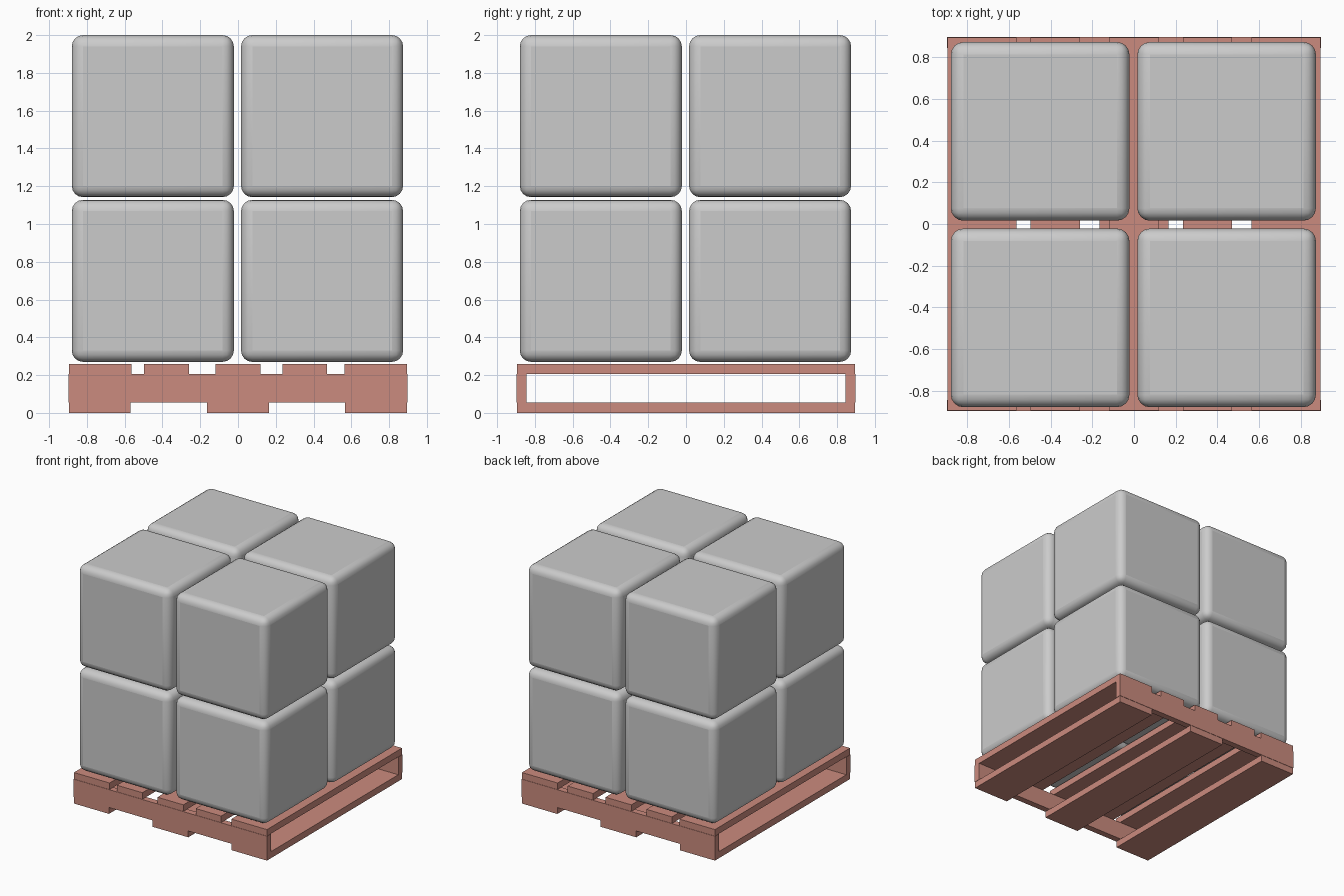
import bpy

if "Cube" in bpy.data.objects:
    bpy.data.objects.remove(bpy.data.objects["Cube"])

wood = bpy.data.materials.new("pallet_wood")
wood.diffuse_color = (0.6, 0.26, 0.21, 1)
wood.use_nodes = True
wood.node_tree.nodes["Principled BSDF"].inputs["Base Color"].default_value = wood.diffuse_color


def box(name, x, y, z, material=None):
    """Box from (min, max) pairs on each axis."""
    bpy.ops.mesh.primitive_cube_add(size=1)
    ob = bpy.context.object
    ob.name = name
    ob.location = [(a + b) / 2 for a, b in (x, y, z)]
    ob.scale = [b - a for a, b in (x, y, z)]
    bpy.ops.object.transform_apply(location=False, rotation=False, scale=True)
    if material:
        ob.data.materials.append(material)
    return ob


# Pallet deck boards, running front to back with uneven gaps
for x in [(-0.895, -0.565), (-0.497, -0.26), (-0.12, 0.12), (0.235, 0.471), (0.565, 0.895)]:
    box("deck_board", x, (-0.895, 0.895), (0.205, 0.26), wood)

# Pallet bottom boards
for x in [(-0.895, -0.57), (-0.165, 0.165), (0.567, 0.895)]:
    box("bottom_board", x, (-0.895, 0.895), (0, 0.055), wood)

# Front and back side rails
for name, y in [("front_rail", (-0.898, -0.845)), ("back_rail", (0.845, 0.898))]:
    box(name, (-0.898, 0.898), y, (0.055, 0.205), wood)

# Eight rounded cargo blocks, two layers of four
spans = [(-0.88, -0.022), (0.016, 0.874)]
for z in [(0.27, 1.128), (1.142, 2.0)]:
    for x in spans:
        for y in spans:
            block = box("cargo_block", x, y, z)
            bevel = block.modifiers.new("rounded_edges", 'BEVEL')
            bevel.width = 0.06
            bevel.segments = 4
            bpy.ops.object.shade_smooth_by_angle()
